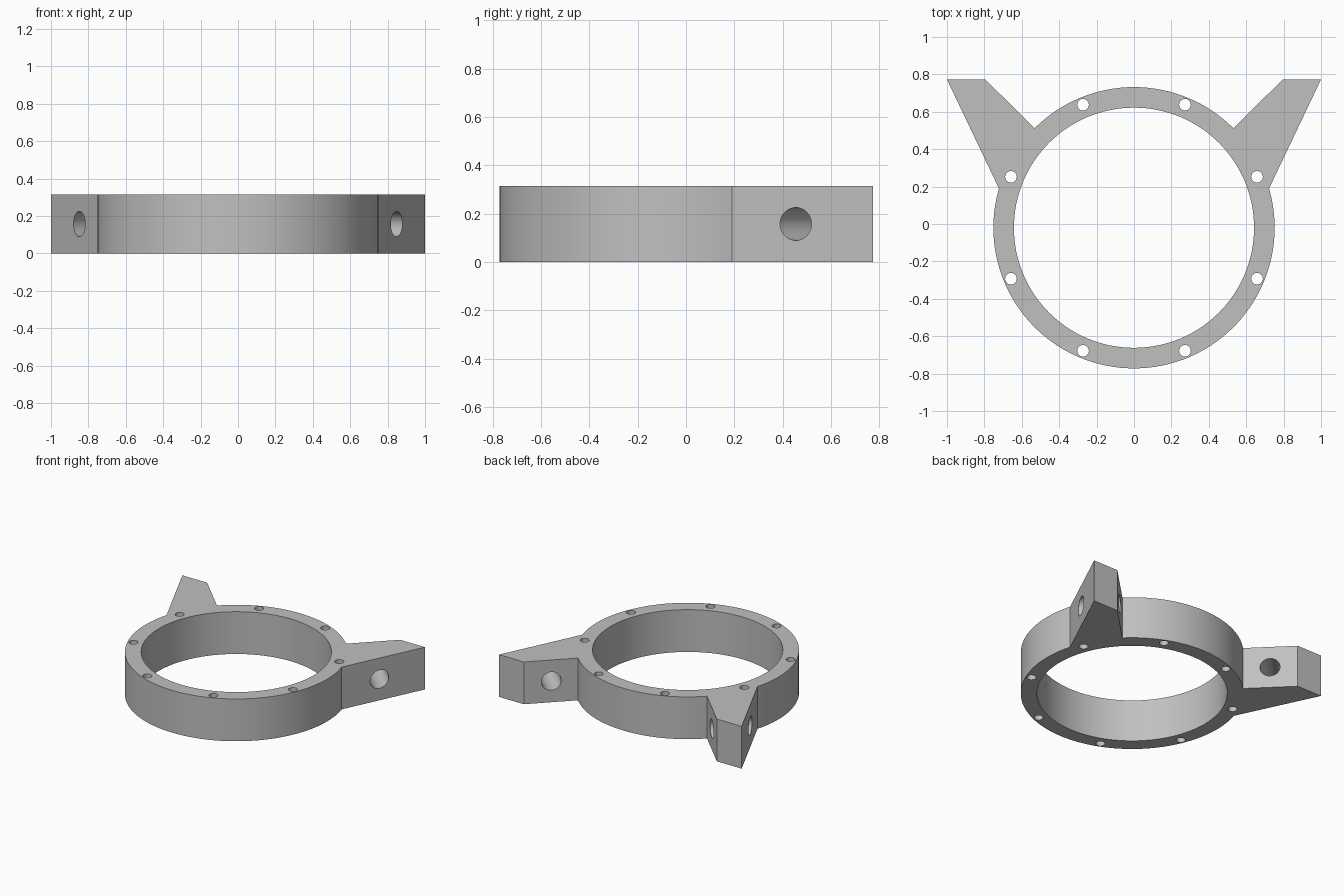
import bpy, bmesh
from math import sin, cos, radians, pi
from mathutils import Vector, Matrix

HEIGHT = 0.315
CENTRE = Vector((0, -0.02, 0))
OUTER, INNER = 0.752, 0.642
ROOT = 16.2          # angle where the ear's outer face leaves the ring
BACK = 0.773         # flat back end of the ears

if "Cube" in bpy.data.objects:
    bpy.data.objects.remove(bpy.data.objects["Cube"])

metal = bpy.data.materials.new("plain grey")
metal.use_nodes = True
grey = (0.53, 0.53, 0.53, 1)
metal.diffuse_color = grey
metal.node_tree.nodes["Principled BSDF"].inputs["Base Color"].default_value = grey


def make_object(name, bm):
    mesh = bpy.data.meshes.new(name)
    bmesh.ops.recalc_face_normals(bm, faces=bm.faces[:])
    bm.to_mesh(mesh)
    bm.free()
    mesh.materials.append(metal)
    obj = bpy.data.objects.new(name, mesh)
    bpy.context.collection.objects.link(obj)
    return obj


def arc(start, end, steps):
    angles = [radians(start + (end - start) * i / steps) for i in range(steps + 1)]
    return [CENTRE + OUTER * Vector((cos(a), sin(a), 0)) for a in angles]


def add_cylinder(bm, centre, axis, radius, length, segments):
    turn = Vector(axis).to_track_quat('Z', 'Y').to_matrix().to_4x4()
    bmesh.ops.create_cone(bm, cap_ends=True, segments=segments, radius1=radius,
                          radius2=radius, depth=length,
                          matrix=Matrix.Translation(centre) @ turn)


# Ring outline with two pointed ears, extruded upward
ear = [Vector((1, BACK, 0)), Vector((0.795, BACK, 0))]
mirrored = [Vector((-p.x, p.y, 0)) for p in reversed(ear)]
outline = ear + arc(45, 135, 32) + mirrored + arc(180 - ROOT, 360 + ROOT, 76)
bm = bmesh.new()
base = bm.faces.new([bm.verts.new(p) for p in outline])
walls = bmesh.ops.extrude_face_region(bm, geom=[base])
bmesh.ops.translate(bm, vec=(0, 0, HEIGHT),
                    verts=[v for v in walls["geom"] if isinstance(v, bmesh.types.BMVert)])
ring = make_object("eared_ring", bm)

# Cutters: central bore, eight bolt holes, one cross hole per ear
middle = CENTRE + Vector((0, 0, HEIGHT / 2))
bm = bmesh.new()
add_cylinder(bm, middle, (0, 0, 1), INNER, 1, 128)
for i in range(8):
    a = pi / 8 + i * pi / 4
    add_cylinder(bm, middle + 0.712 * Vector((cos(a), sin(a), 0)), (0, 0, 1), 0.031, 1, 32)
for side in (1, -1):
    add_cylinder(bm, (side * 0.754, 0.548, HEIGHT / 2), (-side, 1, 0), 0.068, 0.5, 48)
cutter = make_object("hole_cutter", bm)
cutter.hide_render = True

# Cut the holes and keep the plain result
cut = ring.modifiers.new("holes", 'BOOLEAN')
cut.operation = 'DIFFERENCE'
cut.solver = 'EXACT'
cut.object = cutter
bpy.ops.object.select_all(action='DESELECT')
bpy.context.view_layer.objects.active = ring
ring.select_set(True)
bpy.ops.object.modifier_apply(modifier=cut.name)
bpy.data.objects.remove(cutter)
bpy.ops.object.shade_smooth_by_angle(angle=radians(25))
